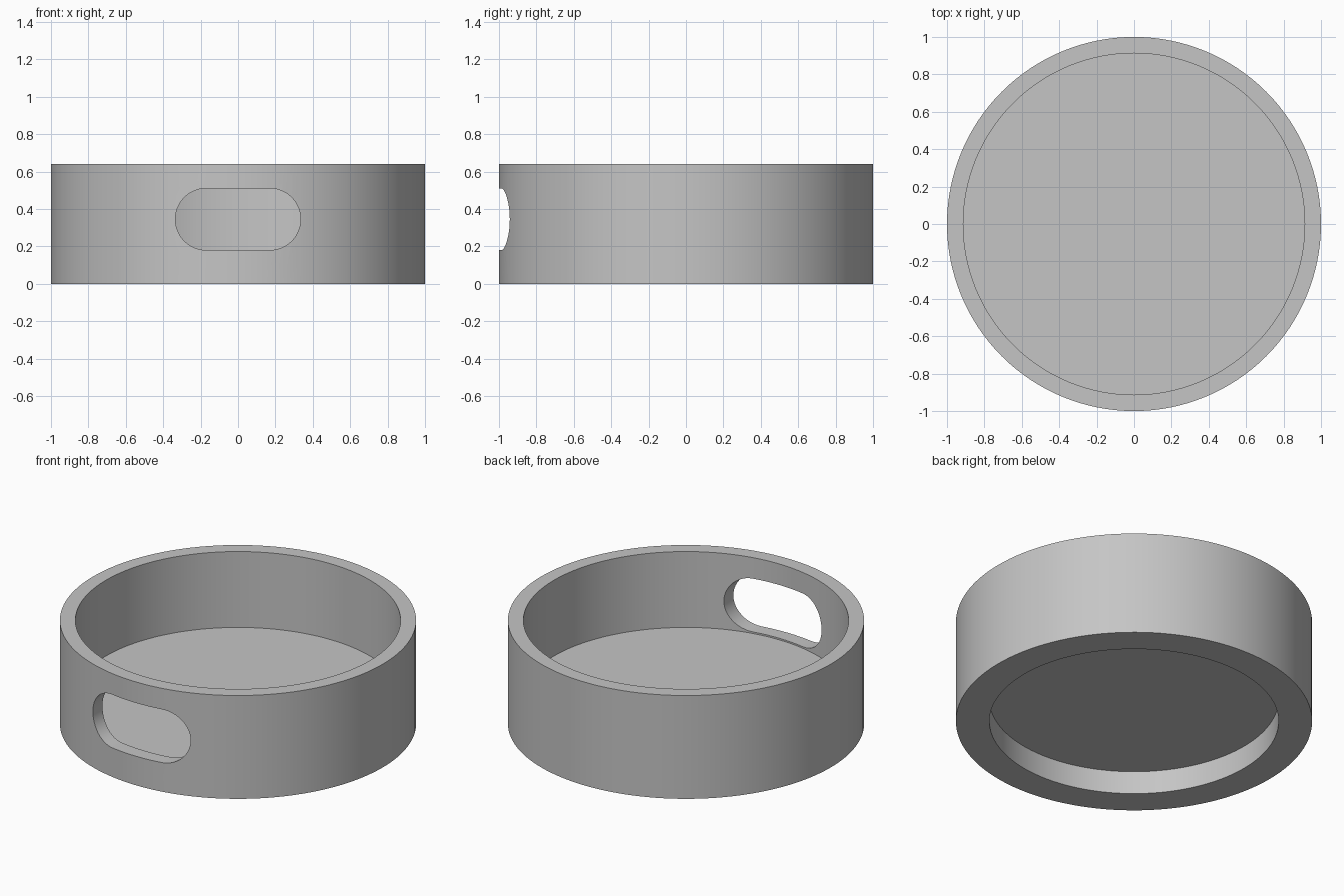
import bpy
import bmesh
from math import pi, cos, sin, radians
from mathutils import Vector

if "Cube" in bpy.data.objects:
    bpy.data.objects.remove(bpy.data.objects["Cube"])

HEIGHT = 0.64
SEGMENTS = 128

# Single grey material
grey = bpy.data.materials.new("plain grey")
grey.use_nodes = True
colour = (0.56, 0.56, 0.56, 1)
grey.diffuse_color = colour
grey.node_tree.nodes["Principled BSDF"].inputs["Base Color"].default_value = colour


def make_object(name, bm):
    bmesh.ops.recalc_face_normals(bm, faces=bm.faces)
    mesh = bpy.data.meshes.new(name)
    bm.to_mesh(mesh)
    bm.free()
    mesh.materials.append(grey)
    obj = bpy.data.objects.new(name, mesh)
    bpy.context.collection.objects.link(obj)
    return obj


# Dish: thick wall, raised floor and a recess underneath
profile = [(0, 0.17), (0.913, 0.17), (0.913, HEIGHT), (1, HEIGHT),
           (1, 0), (0.812, 0), (0.812, 0.142), (0, 0.142)]
bm = bmesh.new()
verts = [bm.verts.new((r, 0, z)) for r, z in profile]
edges = [bm.edges.new(pair) for pair in zip(verts, verts[1:])]
bmesh.ops.spin(bm, geom=verts + edges, axis=(0, 0, 1), cent=(0, 0, 0),
               angle=2 * pi, steps=SEGMENTS, use_duplicate=False)
bmesh.ops.remove_doubles(bm, verts=bm.verts, dist=0.0001)
dish = make_object("dish", bm)

# Slot cutter: a stadium outline pushed through the front wall
slot_radius, slot_half, slot_z = 0.165, 0.17, 0.345
bm = bmesh.new()
outline = []
for side in (1, -1):
    for i in range(25):
        a = -pi / 2 + pi * i / 24
        outline.append(bm.verts.new((side * (slot_half + slot_radius * cos(a)), -1.2,
                                     slot_z + side * slot_radius * sin(a))))
face = bm.faces.new(outline)
pushed = bmesh.ops.extrude_face_region(bm, geom=[face])["geom"]
bmesh.ops.translate(bm, vec=Vector((0, 0.6, 0)),
                    verts=[g for g in pushed if isinstance(g, bmesh.types.BMVert)])
cutter = make_object("slot_cutter", bm)
cutter.hide_render = True

# Cut the slot, then drop the cutter
bpy.context.view_layer.objects.active = dish
cut = dish.modifiers.new("slot", 'BOOLEAN')
cut.operation = 'DIFFERENCE'
cut.solver = 'EXACT'
cut.object = cutter
bpy.ops.object.modifier_apply(modifier=cut.name)
bpy.data.objects.remove(cutter)

# Smooth walls with crisp rims
bpy.ops.object.select_all(action='DESELECT')
dish.select_set(True)
bpy.ops.object.shade_smooth_by_angle(angle=radians(30))
